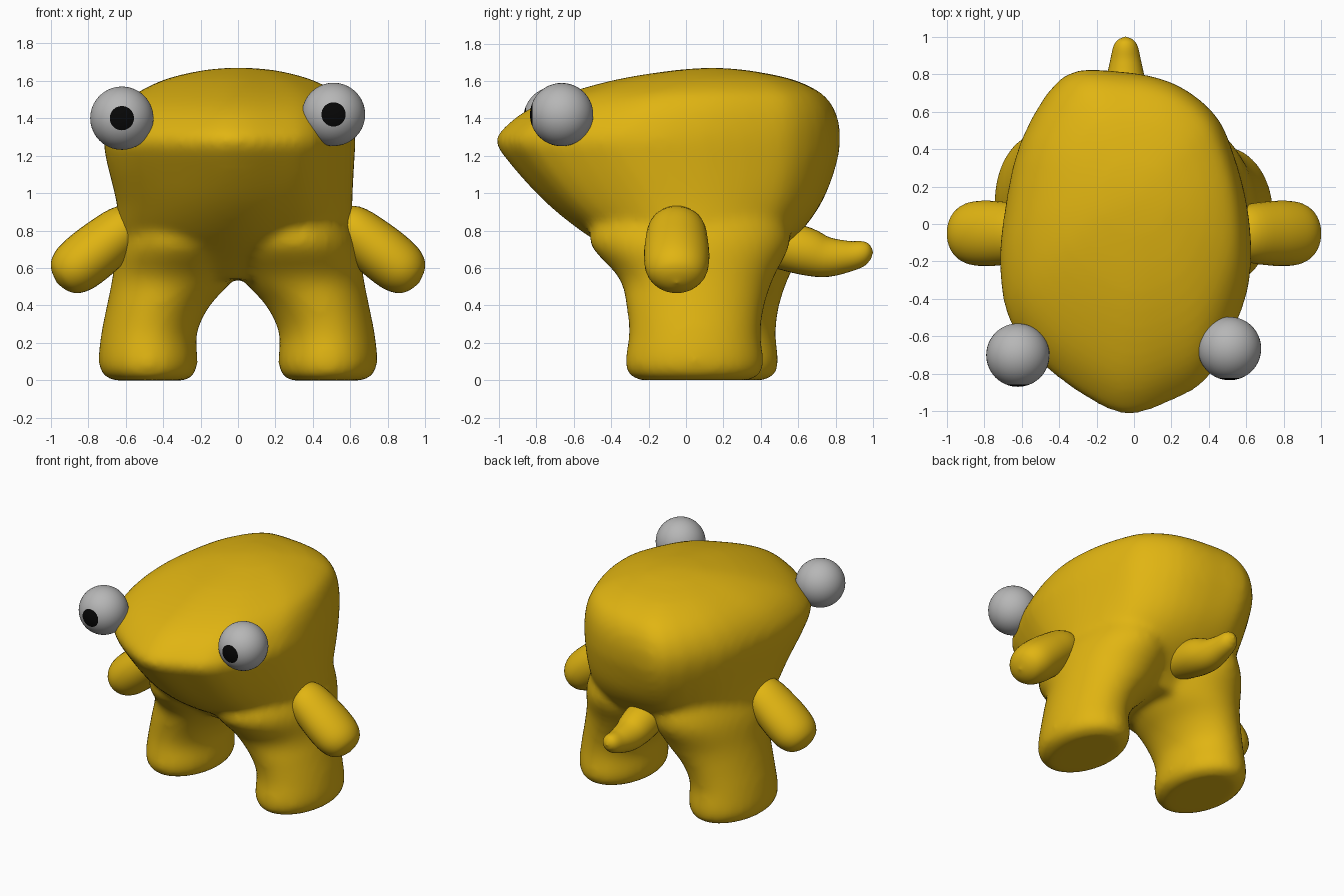
import bpy, bmesh, math
from mathutils import Vector

cube = bpy.data.objects.get("Cube")
if cube:
    bpy.data.objects.remove(cube, do_unlink=True)


def material(name, rgb):
    m = bpy.data.materials.new(name)
    m.use_nodes = True
    colour = (*rgb, 1)
    m.diffuse_color = colour
    bsdf = next(n for n in m.node_tree.nodes if n.type == 'BSDF_PRINCIPLED')
    bsdf.inputs["Base Color"].default_value = colour
    return m


skin = material("golden yellow", (0.75, 0.46, 0.006))
eye_grey = material("eye grey", (0.47, 0.47, 0.47))
pupil_black = material("pupil black", (0.002, 0.002, 0.002))


def spline(rows, steps, closed=False):
    """Catmull-Rom through rows of numbers."""
    n = len(rows)
    out = []
    for i in range(n if closed else n - 1):
        ids = [i - 1, i, i + 1, i + 2]
        ids = [k % n if closed else min(max(k, 0), n - 1) for k in ids]
        for s in range(steps):
            t = s / steps
            out.append([0.5 * (2 * b + (c - a) * t + (2 * a - 5 * b + 4 * c - d) * t ** 2
                               + (3 * b - a - 3 * c + d) * t ** 3)
                        for a, b, c, d in zip(*(rows[k] for k in ids))])
    if not closed:
        out.append(list(rows[-1]))
    return out


def loft(bm, rings):
    """Skin a stack of rings and cap both ends."""
    loops = [[bm.verts.new(p) for p in ring] for ring in rings]
    n = len(loops[0])
    for a, b in zip(loops, loops[1:]):
        for i in range(n):
            j = (i + 1) % n
            bm.faces.new((a[i], a[j], b[j], b[i]))
    bm.faces.new(loops[0][::-1])
    bm.faces.new(loops[-1])


def finish(bm, name, mats):
    bmesh.ops.recalc_face_normals(bm, faces=bm.faces)
    for f in bm.faces:
        f.smooth = True
    me = bpy.data.meshes.new(name)
    bm.to_mesh(me)
    bm.free()
    for m in mats:
        me.materials.append(m)
    ob = bpy.data.objects.new(name, me)
    bpy.context.collection.objects.link(ob)
    return ob


# Plan outline of the head, slightly lopsided, scaled to -1..1
plan = [(0, -1), (0.2, -0.93), (0.4, -0.8), (0.57, -0.45), (0.62, -0.2), (0.6, 0.1),
        (0.52, 0.4), (0.42, 0.6), (0.2, 0.76), (-0.1, 0.82), (-0.38, 0.79), (-0.6, 0.45),
        (-0.69, 0.05), (-0.71, -0.25), (-0.65, -0.53), (-0.45, -0.77), (-0.17, -0.96)]
plan = [((x + 0.045) / 0.665, (y + 0.09) / 0.91) for x, y in spline(plan, 3, True)]


def section(z, x0, x1, y0, y1, blend):
    """Horizontal ring: ellipse at blend 0, head outline at blend 1."""
    ring = []
    for u, v in plan:
        a = math.atan2(v, u)
        u = u * blend + math.cos(a) * (1 - blend)
        v = v * blend + math.sin(a) * (1 - blend)
        ring.append(((x0 + x1 + u * (x1 - x0)) / 2, (y0 + y1 + v * (y1 - y0)) / 2, z))
    return ring


# Torso and head: height, x range, y range
torso = [(0.54, -0.35, 0.35, -0.18, 0.34), (0.63, -0.58, 0.58, -0.30, 0.42),
         (0.79, -0.63, 0.61, -0.55, 0.61), (0.96, -0.65, 0.61, -0.76, 0.73),
         (1.17, -0.70, 0.62, -0.95, 0.80), (1.28, -0.715, 0.625, -1.015, 0.815),
         (1.37, -0.69, 0.61, -0.95, 0.81), (1.46, -0.63, 0.58, -0.82, 0.78),
         (1.54, -0.53, 0.52, -0.62, 0.71), (1.61, -0.38, 0.38, -0.36, 0.56),
         (1.655, -0.19, 0.20, -0.08, 0.34), (1.67, -0.03, 0.03, 0.10, 0.18)]
# Leg: height, inner and outer x, y range
leg = [(0, 0.28, 0.67, -0.25, 0.34), (0.03, 0.235, 0.72, -0.305, 0.395),
       (0.1, 0.215, 0.745, -0.325, 0.415), (0.25, 0.22, 0.73, -0.305, 0.40),
       (0.4, 0.15, 0.70, -0.32, 0.42), (0.55, 0.02, 0.67, -0.36, 0.47),
       (0.75, -0.05, 0.64, -0.52, 0.56), (0.95, 0.1, 0.55, -0.4, 0.5)]

bm = bmesh.new()
loft(bm, [section(*r, min(max((r[0] - 0.5) / 0.6, 0), 1)) for r in spline(torso, 4)])
for side, shift in ((1, 0), (-1, 0.08)):
    loft(bm, [section(z, side * a, side * b, c + shift, d + shift, 0)
              for z, a, b, c, d in spline(leg, 4)])
body = finish(bm, "body", [skin])

# Fuse torso and legs into one soft skin
fuse = body.modifiers.new("fuse", 'REMESH')
fuse.mode = 'VOXEL'
fuse.voxel_size = 0.024
fuse.use_smooth_shade = True
soften = body.modifiers.new("soften", 'SMOOTH')
soften.factor = 0.5
soften.iterations = 13


def tube(name, path, across, stretch):
    """Rounded limb along rows of x, y, z, radius."""
    rows = spline(path, 5)
    pts = [Vector(r[:3]) for r in rows]
    across = Vector(across)
    rings = []
    for i, p in enumerate(pts):
        tangent = (pts[min(i + 1, len(pts) - 1)] - pts[max(i - 1, 0)]).normalized()
        up = tangent.cross(across)
        r = max(rows[i][3], 0.001)
        rings.append([p + (across * math.cos(a) * stretch + up * math.sin(a)) * r
                      for a in (k * math.tau / 32 for k in range(32))])
    bm = bmesh.new()
    loft(bm, rings)
    return finish(bm, name, [skin])


# Arms: x, z, radius, mirrored
arm = [(0.50, 0.88, 0.03), (0.58, 0.83, 0.12), (0.72, 0.72, 0.146), (0.85, 0.615, 0.146),
       (0.919, 0.558, 0.118), (0.952, 0.531, 0.068), (0.966, 0.52, 0)]
for side, name in ((1, "left_arm"), (-1, "right_arm")):
    tube(name, [(side * x, -0.05, z, r) for x, z, r in arm], (0, 1, 0), 1.17)

# Tail: y, z, radius
tail = [(0.35, 0.76, 0.12), (0.6, 0.70, 0.13), (0.74, 0.66, 0.11), (0.87, 0.663, 0.083),
        (0.95, 0.68, 0.064), (0.985, 0.683, 0.038), (1.0, 0.683, 0)]
tube("tail", [(-0.045, y, z, r) for y, z, r in tail], (1, 0, 0), 1.0)

# Eyes, with the front cap of each ball as the pupil
for name, spot in (("left_eye", (0.51, -0.665, 1.42)), ("right_eye", (-0.62, -0.70, 1.40))):
    bm = bmesh.new()
    bmesh.ops.create_uvsphere(bm, u_segments=40, v_segments=32, radius=0.169)
    for v in bm.verts:
        x, y, z = v.co
        v.co = (x, -z, y)
    for f in bm.faces:
        if f.calc_center_median().y < -0.169 * math.cos(math.radians(22.5)):
            f.material_index = 1
    eye = finish(bm, name, [eye_grey, pupil_black])
    eye.location = spot
